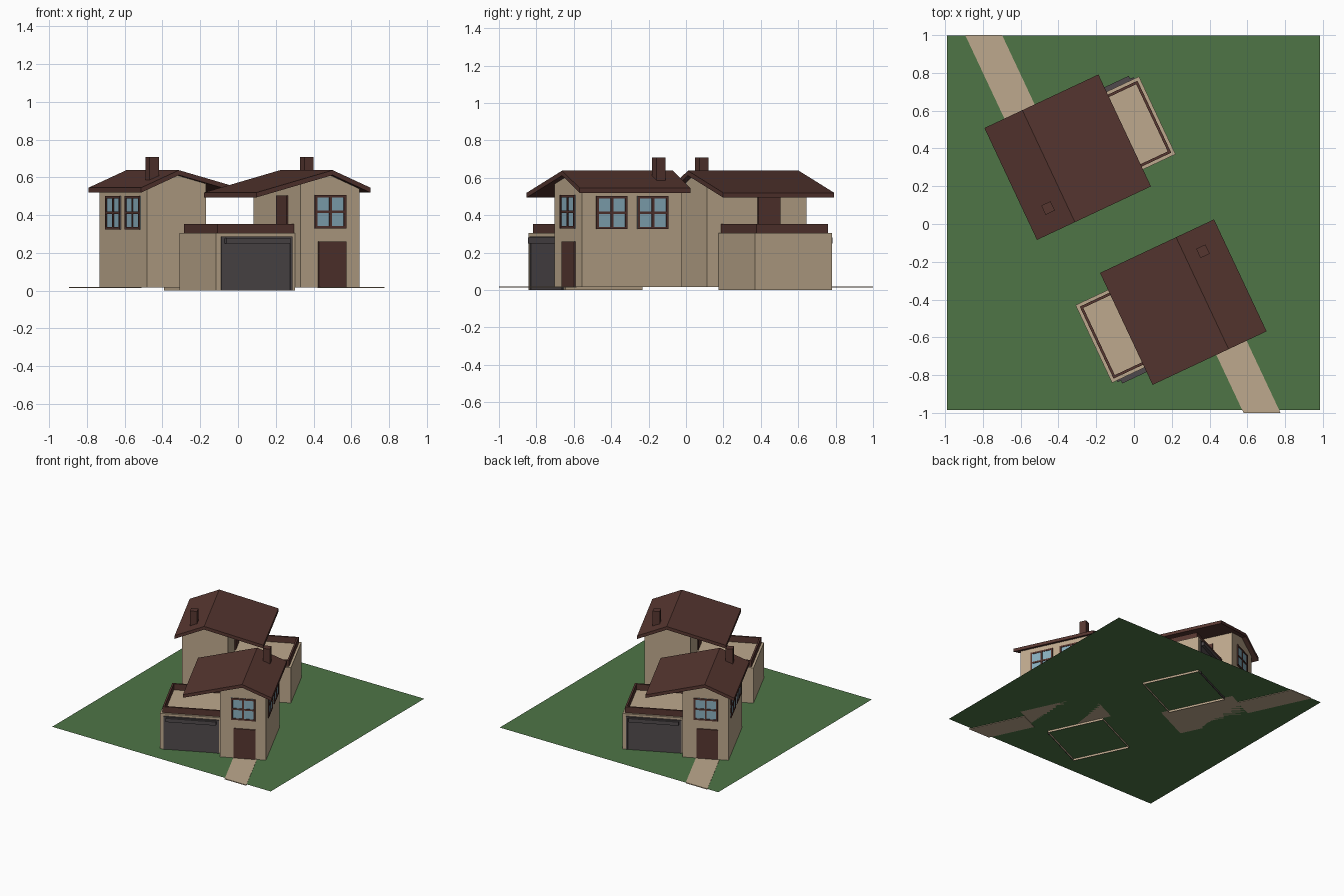
import bpy, math
from mathutils import Matrix

if "Cube" in bpy.data.objects:
    bpy.data.objects.remove(bpy.data.objects["Cube"])

# ---------- colours ----------
def colour(name, r, g, b):
    lin = [((c / 255 + 0.055) / 1.055) ** 2.4 for c in (r, g, b)]
    m = bpy.data.materials.new(name)
    m.diffuse_color = (*lin, 1)
    m.use_nodes = True
    m.node_tree.nodes["Principled BSDF"].inputs["Base Color"].default_value = m.diffuse_color
    return m

TAN = colour("tan_plaster", 190, 169, 141)
BROWN = colour("dark_brown", 86, 54, 48)
GRASS = colour("grass_green", 78, 117, 70)
GREY = colour("door_grey", 80, 74, 76)
GLASS = colour("window_blue", 137, 174, 190)

# ---------- helpers (house frame: u = along front, v = depth, z = up) ----------
parts = []
COS, SIN = 0.905, 0.425
TURN = Matrix.Rotation(math.atan2(SIN, COS), 4, 'Z')
HALF_TURN = Matrix.Translation((-0.09, -0.06, 0)) @ Matrix.Rotation(math.pi, 4, 'Z')
GROUND = 0.017

def add(name, verts, faces, mat):
    me = bpy.data.meshes.new(name)
    me.from_pydata(verts, [], faces)
    me.materials.append(mat)
    ob = bpy.data.objects.new(name, me)
    bpy.context.collection.objects.link(ob)
    return ob

def box(name, u, v, z, mat, bottom=True):
    (u0, u1), (v0, v1), (z0, z1) = u, v, z
    verts = [(a, b, c) for c in (z0, z1) for a, b in ((u0, v0), (u1, v0), (u1, v1), (u0, v1))]
    faces = [(4, 5, 6, 7), (0, 1, 5, 4), (1, 2, 6, 5), (2, 3, 7, 6), (3, 0, 4, 7)]
    if bottom:
        faces.append((3, 2, 1, 0))
    parts.append(add(name, verts, faces, mat))

def prism(name, profile, v0, v1, mat):
    # counter-clockwise (u, z) profile seen from the front, pushed back along v
    n = len(profile)
    verts = [(u, v, z) for v in (v0, v1) for u, z in profile]
    faces = [tuple(range(n)), tuple(range(2 * n - 1, n - 1, -1))]
    faces += [(i, i + n, (i + 1) % n + n, (i + 1) % n) for i in range(n)]
    parts.append(add(name, verts, faces, mat))

U0, U1, V0, V1 = 0.0, 0.345, -0.777, -0.19      # main block
GU, GV0, GV1 = -0.463, -0.712, -0.257           # garage
RIDGE, TOP, THICK = 0.172, 0.638, 0.026

def plate(name, wall, a, z, mat, depth):
    if wall == "front":
        box(name, a, (V0 - depth, V0), z, mat)
    elif wall == "right":
        box(name, (U1, U1 + depth), a, z, mat)
    elif wall == "left":
        box(name, (U0 - depth, U0), a, z, mat)

def window(name, wall, a, z):
    w = 0.013
    plate(name + "_glass", wall, a, z, GLASS, 0.003)
    for i in range(3):
        s = a[0] + (a[1] - a[0] - w) * i / 2
        t = z[0] + (z[1] - z[0] - w) * i / 2
        plate(name + "_upright", wall, (s, s + w), z, BROWN, 0.008)
        plate(name + "_rail", wall, a, (t, t + w), BROWN, 0.0075)

# ---------- main block and roof ----------
LEFT_EAVE, RIGHT_EAVE = (-0.273, 0.52), (0.394, 0.545)

def roof_z(u):
    e = LEFT_EAVE if u < RIDGE else RIGHT_EAVE
    return TOP + (e[1] - TOP) * (u - RIDGE) / (e[0] - RIDGE)

under = 0.02
prism("house_walls", [(U0, GROUND), (U1, GROUND), (U1, roof_z(U1) - under),
                      (RIDGE, TOP - under), (U0, roof_z(U0) - under)], V0, V1, TAN)
ridge = (RIDGE, TOP)
top_line = [RIGHT_EAVE, ridge, LEFT_EAVE]
prism("roof", [(u, z - THICK) for u, z in reversed(top_line)] + top_line, -0.813, -0.158, BROWN)
box("chimney", (0.242, 0.296), (-0.313, -0.259), (0.57, 0.708), BROWN)

# ---------- windows and doors ----------
window("front_window", "front", (0.083, 0.265), (0.33, 0.507))
window("side_window_front", "right", (-0.693, -0.51), (0.325, 0.502))
window("side_window_back", "right", (-0.451, -0.268), (0.325, 0.502))
plate("front_door", "front", (0.104, 0.266), (GROUND, 0.26), BROWN, 0.008)
plate("terrace_door", "left", (-0.62, -0.49), (0.306, 0.505), BROWN, 0.008)

# ---------- garage with terrace on top ----------
box("garage_walls", (GU, U0), (GV0, GV1), (0, 0.305), TAN, bottom=False)
i, t = 0.017, 0.014
box("parapet_left", (GU + i, GU + i + t), (GV0 + i, GV1 - i), (0.3, 0.354), BROWN)
box("parapet_front", (GU + i + t, U0), (GV0 + i, GV0 + i + t), (0.3, 0.354), BROWN)
box("parapet_back", (GU + i + t, U0), (GV1 - i - t, GV1 - i), (0.3, 0.354), BROWN)
box("garage_door", (-0.423, -0.031), (GV0 - 0.004, GV0), (0, 0.275), GREY)
for a in (-0.435, -0.031):
    box("garage_door_jamb", (a, a + 0.012), (GV0 - 0.009, GV0), (0, 0.287), GREY)
box("garage_door_head", (-0.423, -0.031), (GV0 - 0.009, GV0), (0.275, 0.287), GREY)
box("garage_door_roller", (-0.415, -0.039), (GV0 - 0.026, GV0), (0.25, 0.28), GREY)

# ---------- place the first house, then its half-turned twin ----------
for ob in parts:
    ob.matrix_world = TURN
    twin = bpy.data.objects.new(ob.name + "_twin", ob.data)
    bpy.context.collection.objects.link(twin)
    twin.matrix_world = HALF_TURN @ TURN

# ---------- paths, cut off square with the edge of the lawn ----------
for name, y_end, m in (("path_front", -1.0, TURN), ("path_back", -1.06, HALF_TURN @ TURN)):
    n = 0
    a, b = 0.1, 0.277
    ends = [(a, (y_end - SIN * a) / COS), (b, (y_end - SIN * b) / COS), (b, V0), (a, V0)]
    verts = [(u, v, z) for z in (0.013, 0.0195) for u, v in ends]
    faces = [(4, 5, 6, 7), (3, 2, 1, 0)] + [(k, (k + 1) % 4, (k + 1) % 4 + 4, k + 4) for k in range(4)]
    add(name, verts, faces, TAN).matrix_world = m

# ---------- lawn ----------
add("lawn", [(-0.99, -0.985, GROUND), (0.985, -0.985, GROUND),
             (0.985, 0.998, GROUND), (-0.99, 0.998, GROUND)], [(0, 1, 2, 3)], GRASS)
